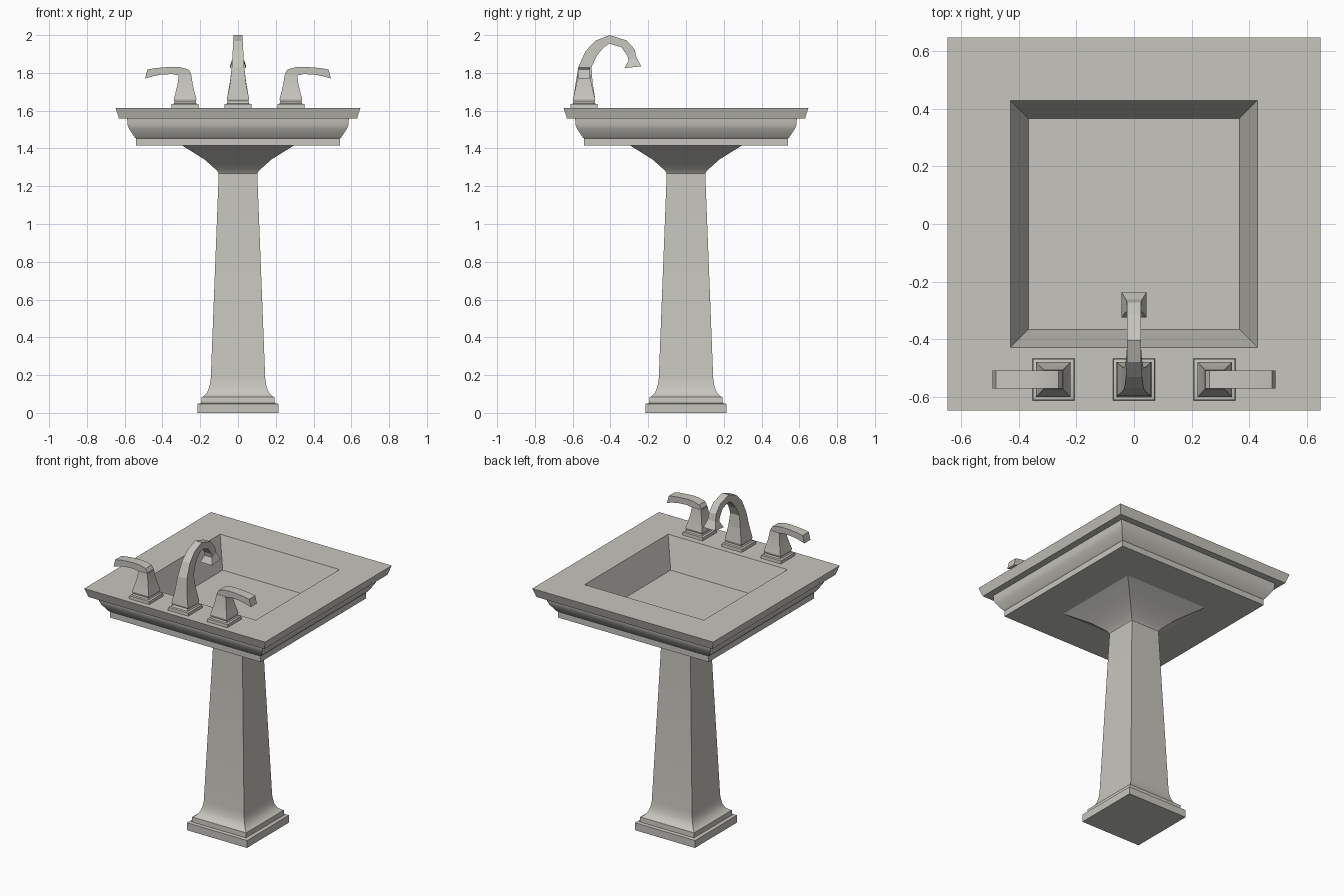
import bpy, bmesh, math

mat = bpy.data.materials.new("warm grey ceramic")
mat.diffuse_color = (0.57, 0.56, 0.515, 1)


def make(name, rings, smooth=True):
    """Bridge a list of 4-point rings into a closed solid."""
    bm = bmesh.new()
    vs = [[bm.verts.new(p) for p in r] for r in rings]
    for a, b in zip(vs, vs[1:]):
        for i in range(4):
            j = (i + 1) % 4
            bm.faces.new((a[i], a[j], b[j], b[i]))
    bm.faces.new(vs[0])
    bm.faces.new(vs[-1])
    bmesh.ops.recalc_face_normals(bm, faces=bm.faces[:])
    me = bpy.data.meshes.new(name)
    bm.to_mesh(me)
    bm.free()
    me.materials.append(mat)
    if smooth:
        me.shade_smooth()
        me.set_sharp_from_angle(angle=math.radians(30))
    ob = bpy.data.objects.new(name, me)
    bpy.context.collection.objects.link(ob)
    return ob


def square(name, profile, cx=0, cy=0, smooth=True):
    """Stack square rings given as (half width, height)."""
    rings = [[(cx + sx * h, cy + sy * h, z)
              for sx, sy in ((-1, -1), (1, -1), (1, 1), (-1, 1))]
             for h, z in profile]
    return make(name, rings, smooth)


# Pedestal: stepped foot, cove, tapering column
square("pedestal", [
    (0.215, 0), (0.215, 0.048), (0.195, 0.052), (0.193, 0.083), (0.183, 0.088),
    (0.165, 0.105), (0.154, 0.13), (0.148, 0.155), (0.144, 0.185),
    (0.102, 1.265), (0.102, 1.28)])

# Flared neck under the basin
square("neck", [
    (0.102, 1.268), (0.112, 1.283), (0.125, 1.295), (0.175, 1.34),
    (0.235, 1.378), (0.297, 1.416)])

# Basin: moulded outside, flat rim, sunken bowl
square("basin", [
    (0.54, 1.415), (0.54, 1.453), (0.548, 1.46), (0.563, 1.483), (0.577, 1.505),
    (0.585, 1.525), (0.587, 1.558), (0.63, 1.558), (0.648, 1.615),
    (0.428, 1.615), (0.366, 1.422)])

# Tap feet
TAP_Y = -0.54
for name, x in (("left", -0.28), ("middle", 0), ("right", 0.28)):
    square(name + "_tap_foot", [
        (0.073, 1.612), (0.071, 1.634), (0.06, 1.637), (0.054, 1.652)],
        x, TAP_Y)

# Handles: tapered post and curved lever, mirrored
lever = [  # outward offset, top height, outward offset, bottom height
    (-0.032, 1.795, -0.03, 1.78), (-0.018, 1.818, -0.01, 1.78),
    (0.026, 1.83, 0.03, 1.786), (0.07, 1.832, 0.07, 1.794),
    (0.116, 1.829, 0.132, 1.79), (0.16, 1.825, 0.17, 1.782),
    (0.2, 1.818, 0.212, 1.77)]
for name, s in (("left", -1), ("right", 1)):
    square(name + "_handle_post", [
        (0.054, 1.64), (0.06, 1.66), (0.052, 1.69), (0.04, 1.74), (0.033, 1.79)],
        s * 0.28, TAP_Y)
    make(name + "_lever", [
        [(s * (0.28 + a), TAP_Y - 0.031, za), (s * (0.28 + a), TAP_Y + 0.031, za),
         (s * (0.28 + b), TAP_Y + 0.031, zb), (s * (0.28 + b), TAP_Y - 0.031, zb)]
        for a, za, b, zb in lever])

# Gooseneck spout: outer y, z, inner y, z, half width
spout = [
    (-0.59, 1.64, -0.485, 1.64, 0.053), (-0.597, 1.66, -0.48, 1.66, 0.059),
    (-0.585, 1.74, -0.495, 1.75, 0.043), (-0.57, 1.83, -0.5, 1.83, 0.033),
    (-0.532, 1.915, -0.473, 1.89, 0.028), (-0.48, 1.97, -0.436, 1.935, 0.025),
    (-0.405, 2.0, -0.405, 1.955, 0.024), (-0.315, 1.972, -0.341, 1.935, 0.024),
    (-0.272, 1.925, -0.31, 1.89, 0.025), (-0.262, 1.88, -0.304, 1.865, 0.028),
    (-0.237, 1.835, -0.325, 1.825, 0.043)]
make("spout", [[(-w, a, za), (w, a, za), (w, b, zb), (-w, b, zb)]
               for a, za, b, zb, w in spout], smooth=False)
